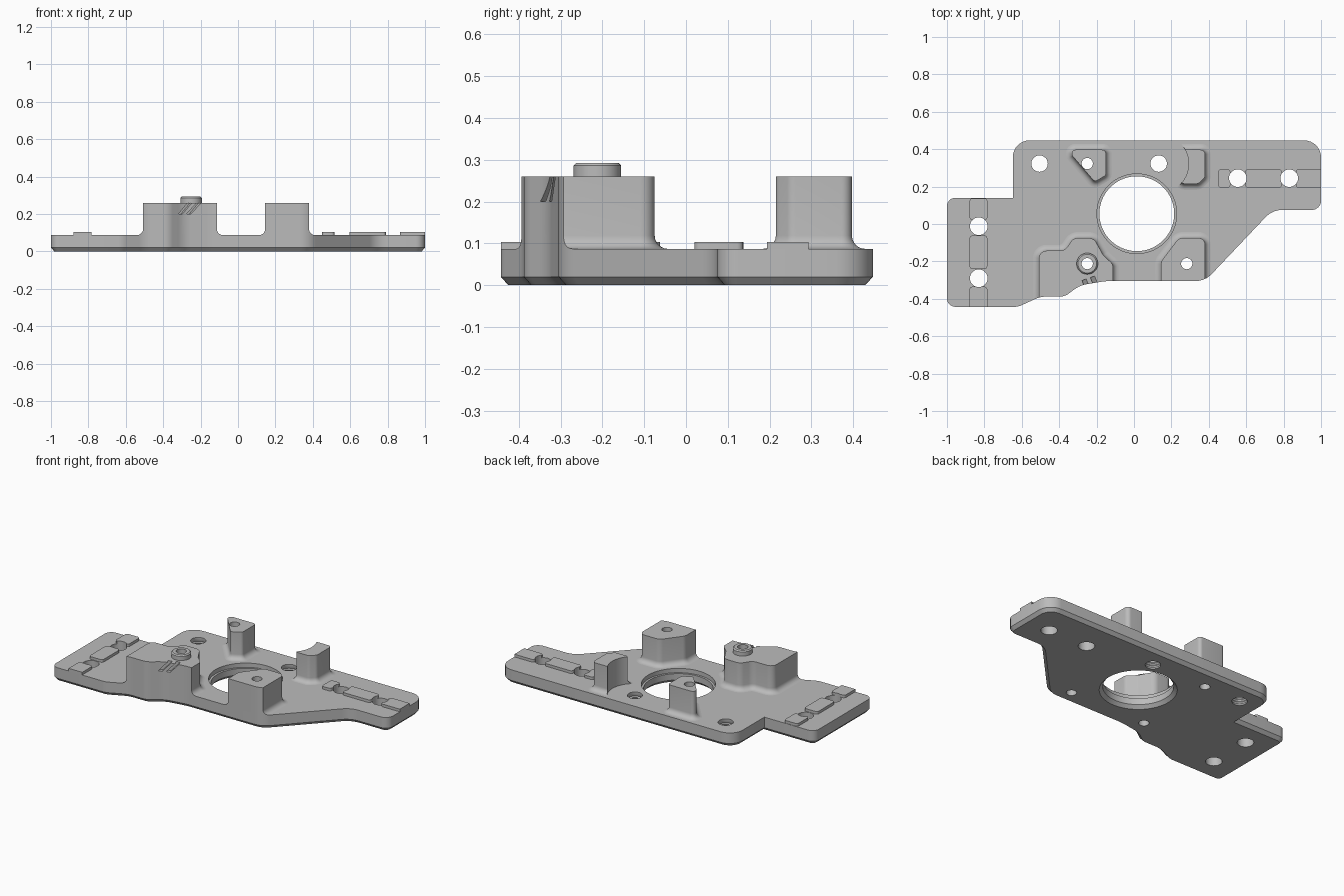
import bpy, bmesh, math
from mathutils import Vector, Matrix

if "Cube" in bpy.data.objects:
    bpy.data.objects.remove(bpy.data.objects["Cube"], do_unlink=True)

grey = bpy.data.materials.new("plain_grey")
grey.use_nodes = True
grey.diffuse_color = (0.5, 0.5, 0.5, 1)
grey.node_tree.nodes["Principled BSDF"].inputs["Base Color"].default_value = (0.5, 0.5, 0.5, 1)

TOP = 0.087       # plate top
POST = 0.26       # post top


def rounded(points, steps=8):
    """Counter-clockwise outline from (x, y, corner radius) points."""
    out = []
    for i, (x, y, r) in enumerate(points):
        p = Vector((x, y))
        a = (Vector(points[i - 1][:2]) - p).normalized()
        b = (Vector(points[(i + 1) % len(points)][:2]) - p).normalized()
        if r == 0:
            out.append(p)
            continue
        half = a.angle(b) / 2
        centre = p + (a + b).normalized() * (r / math.sin(half))
        start = p + a * (r / math.tan(half)) - centre
        sweep = (math.pi - 2 * half) * (1 if a.x * b.y - a.y * b.x < 0 else -1)
        for k in range(steps + 1):
            out.append(centre + Matrix.Rotation(sweep * k / steps, 2) @ start)
    return out


def circle(x, y, r, n=48):
    return [Vector((x + r * math.cos(math.tau * k / n), y + r * math.sin(math.tau * k / n)))
            for k in range(n)]


def offset(loop, d):
    """Move an outline outward by d."""
    out = []
    for i, p in enumerate(loop):
        e = (p - loop[i - 1]).normalized()
        f = (loop[(i + 1) % len(loop)] - p).normalized()
        n, m = Vector((e.y, -e.x)), Vector((f.y, -f.x))
        out.append(p + (n + m) * (d / (1 + n.dot(m))))
    return out


def loft(bm, loop, layers):
    """Stack an outline through (z, offset) layers and cap both ends."""
    rings = [[bm.verts.new((p.x, p.y, z)) for p in offset(loop, d)] for z, d in layers]
    for lo, hi in zip(rings, rings[1:]):
        for i in range(len(lo)):
            bm.faces.new((lo[i - 1], lo[i], hi[i], hi[i - 1]))
    bm.faces.new(rings[0][::-1])
    bm.faces.new(rings[-1])


def make(name, *solids):
    bm = bmesh.new()
    for loop, layers in solids:
        loft(bm, loop, layers)
    mesh = bpy.data.meshes.new(name)
    bm.to_mesh(mesh)
    bm.free()
    mesh.materials.append(grey)
    ob = bpy.data.objects.new(name, mesh)
    bpy.context.collection.objects.link(ob)
    return ob


def cut(ob, tool, operation="DIFFERENCE"):
    mod = ob.modifiers.new("cut", "BOOLEAN")
    mod.operation, mod.object, mod.solver = operation, tool, "EXACT"
    bpy.context.view_layer.objects.active = ob
    bpy.ops.object.modifier_apply(modifier=mod.name)


THROUGH = [(-0.1, 0), (0.5, 0)]

outline = rounded([
    (-1, -0.443, 0.045), (-0.62, -0.443, 0.1), (-0.5, -0.388, 0.15), (-0.37, -0.388, 0.08),
    (-0.29, -0.328, 0.15), (-0.15, -0.305, 0.3), (0.38, -0.305, 0.12), (0.74, 0.075, 0.12),
    (1, 0.075, 0.05), (1, 0.447, 0.09), (-0.648, 0.447, 0.09), (-0.648, 0.14, 0),
    (-1, 0.14, 0.045)])

# Helpers: plate silhouette, holes, central bore
silhouette = make("silhouette_cutter", (outline, THROUGH))
thread = [(-0.1, 0)] + [(0.004 + 0.008 * k, 0.004 * (k % 2)) for k in range(9)] + [(0.5, 0)]
holes = make(
    "hole_cutter",
    *[(circle(x, y, 0.047), THROUGH) for x, y in
      ((0.555, 0.245), (0.83, 0.245), (-0.83, -0.012), (-0.83, -0.29))],
    *[(circle(x, y, 0.03, 32), THROUGH) for x, y in
      ((-0.25, -0.212), (0.282, -0.212), (-0.25, 0.323))],
    *[(circle(x, y, 0.044, 32), thread) for x, y in ((-0.505, 0.323), (0.132, 0.323))])
bore = make("bore_cutter", (circle(0.015, 0.055, 0.2, 96), [
    (-0.02, 0.04), (0.02, 0), (0.06, 0), (0.0601, 0.013), (0.5, 0.013)]))
tools = [silhouette, holes, bore]

# Base plate with chamfered underside
plate = make("base_plate", (outline, [(0, -0.018), (0.02, 0), (TOP, 0)]))
cut(plate, holes)
cut(plate, bore)
parts = [plate]

# Posts with a fillet at the foot
R = 0.032
foot = [(TOP + R * (1 - math.cos(a)), R * (1 - math.sin(a)))
        for a in (math.pi / 2 * k / 6 for k in range(7))]
posts = {
    "front_right_post": [
        (-0.508, -0.5, 0), (-0.113, -0.5, 0), (-0.113, -0.215, 0.03), (-0.165, -0.165, 0.05),
        (-0.215, -0.075, 0.045), (-0.325, -0.075, 0.045), (-0.37, -0.143, 0.05),
        (-0.508, -0.143, 0.04)],
    "front_left_post": [
        (0.145, -0.5, 0), (0.38, -0.5, 0), (0.38, -0.075, 0.035), (0.24, -0.075, 0.045),
        (0.145, -0.2, 0.045)],
    "back_right_post": [
        (-0.15, 0.26, 0.02), (-0.15, 0.397, 0.02), (-0.335, 0.397, 0.02), (-0.33, 0.365, 0.012),
        (-0.21, 0.225, 0.02)],
    "back_left_post": [
        (0.25, 0.215, 0.02), (0.345, 0.215, 0.03), (0.38, 0.25, 0.03), (0.38, 0.397, 0.025),
        (0.25, 0.397, 0)],
}
for name, pts in posts.items():
    post = make(name, (rounded(pts), foot + [(POST, 0)]))
    cut(post, silhouette, "INTERSECT")
    cut(post, bore)
    cut(post, holes)
    parts.append(post)

# Curved relief in the back left post, around the neighbouring hole
relief = make("relief_cutter", (circle(0.132, 0.323, 0.16, 64), THROUGH))
cut(parts[-1], relief)
tools.append(relief)

# Two slanted slots in the face of the front right post
for x in (-0.285, -0.24):
    slot = make("slot_cutter", (rounded([
        (-0.012, -0.025, 0), (0.012, -0.025, 0), (0.012, 0.018, 0), (-0.012, 0.018, 0)]),
        [(0.2, 0), (0.28, 0)]))
    for v in slot.data.vertices:
        v.co.x += (v.co.z - 0.23) * 0.9
        v.co = Matrix.Rotation(math.radians(22), 3, "Z") @ v.co + Vector((x, -0.325 + 0.35 * (x + 0.285), 0))
    cut(parts[1], slot)
    tools.append(slot)

# Locating collar on the front right post
collar = make("locating_collar", (circle(-0.25, -0.212, 0.057),
                                  [(POST, 0), (0.286, 0), (0.293, -0.007)]))
cut(collar, holes)
parts.append(collar)

# Raised key strips running between the slot holes
strips = [(x0, 0.194, x1, 0.293) for x0, x1 in ((0.45, 0.515), (0.595, 0.79), (0.865, 1.1))]
strips += [(-0.879, y0, -0.784, y1) for y0, y1 in ((-0.6, -0.335), (-0.24, -0.062), (0.02, 0.137))]
for i, (x0, y0, x1, y1) in enumerate(strips):
    strip = make(f"key_strip_{i + 1}", (rounded([
        (x0, y0, 0.015), (x1, y0, 0.015), (x1, y1, 0.015), (x0, y1, 0.015)], 4),
        [(TOP, 0), (0.104, 0)]))
    cut(strip, silhouette, "INTERSECT")
    cut(strip, holes)
    parts.append(strip)

for tool in tools:
    bpy.data.objects.remove(tool, do_unlink=True)

# Smooth shading with crisp edges
bpy.ops.object.select_all(action="DESELECT")
for ob in parts:
    ob.select_set(True)
bpy.context.view_layer.objects.active = plate
bpy.ops.object.shade_smooth_by_angle(angle=math.radians(30))
